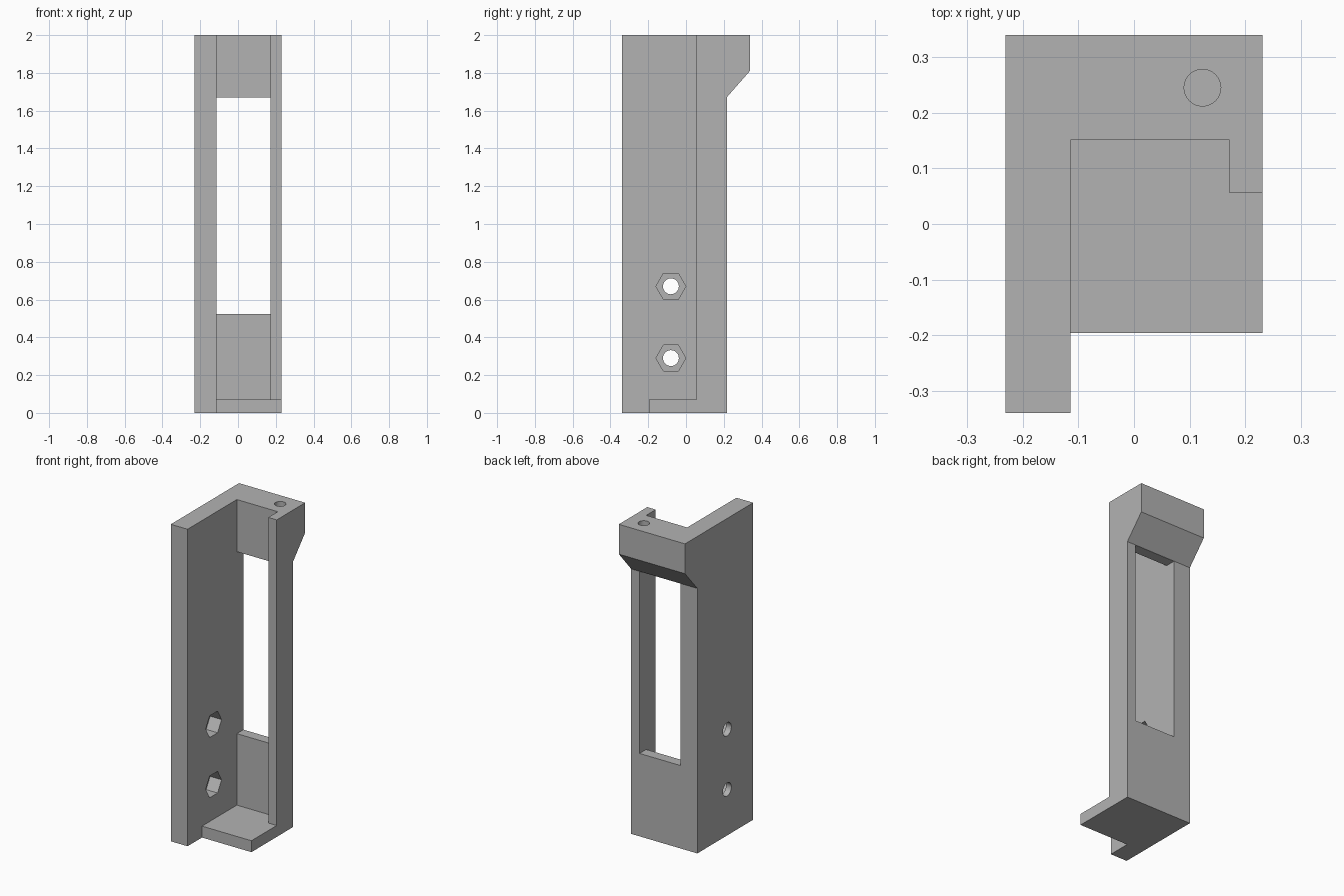
import bpy, bmesh, math
from mathutils import Matrix, Vector

if "Cube" in bpy.data.objects:
    bpy.data.objects.remove(bpy.data.objects["Cube"])

grey = bpy.data.materials.new("grey plastic")
grey.diffuse_color = (0.45, 0.45, 0.45, 1)
grey.use_nodes = True
grey.node_tree.nodes["Principled BSDF"].inputs["Base Color"].default_value = grey.diffuse_color


def finish(bm, name):
    bmesh.ops.recalc_face_normals(bm, faces=bm.faces[:])
    mesh = bpy.data.meshes.new(name)
    bm.to_mesh(mesh)
    bm.free()
    mesh.materials.append(grey)
    obj = bpy.data.objects.new(name, mesh)
    bpy.context.collection.objects.link(obj)
    return obj


def side_profile(name, points, x0, x1):
    """Extrude a (y, z) outline along x."""
    bm = bmesh.new()
    face = bm.faces.new([bm.verts.new((x0, y, z)) for y, z in points])
    ext = bmesh.ops.extrude_face_region(bm, geom=[face])
    verts = [g for g in ext["geom"] if isinstance(g, bmesh.types.BMVert)]
    bmesh.ops.translate(bm, verts=verts, vec=(x1 - x0, 0, 0))
    return finish(bm, name)


def box(name, x, y, z):
    return side_profile(name, [(y[0], z[0]), (y[1], z[0]), (y[1], z[1]), (y[0], z[1])], *x)


def prism(name, start, end, radius, sides, turn=0):
    """Round or many-sided bar between two points."""
    a, b = Vector(start), Vector(end)
    rot = (b - a).to_track_quat('Z', 'Y').to_matrix().to_4x4()
    bm = bmesh.new()
    bmesh.ops.create_cone(bm, cap_ends=True, segments=sides, radius1=radius, radius2=radius,
                          depth=(b - a).length,
                          matrix=Matrix.Translation((a + b) / 2) @ rot @ Matrix.Rotation(turn, 4, 'Z'))
    return finish(bm, name)


def hex_trap(name, z):
    """Nut recess with points towards front and back."""
    bm = bmesh.new()
    bm.free()
    pts = [(-0.08 + 0.079 * math.cos(i * math.pi / 3), z + 0.079 * math.sin(i * math.pi / 3))
           for i in range(6)]
    return side_profile(name, pts, INNER - 0.08, INNER + 0.04)


INNER, POST = -0.114, 0.172   # inner face of the wall, inner face of the post

# Bracket body with the sloped overhang at the top back
body = side_profile("bracket", [(-0.34, 0), (0.217, 0), (0.217, 1.672), (0.34, 1.812),
                                (0.34, 2), (-0.34, 2)], -0.231, 0.231)

# Openings: main pocket, open side, floor front, rear window
cutters = [
    box("pocket_cutter", (INNER, POST), (-0.5, 0.151), (0.072, 2.3)),
    box("open_side_cutter", (INNER, 0.5), (-0.5, 0.056), (0.072, 2.3)),
    box("floor_front_cutter", (INNER, 0.5), (-0.5, -0.196), (-0.3, 2.3)),
    box("window_cutter", (INNER, POST), (0.1, 0.5), (0.523, 1.671)),
    prism("top_hole_cutter", (0.123, 0.245, 1.82), (0.123, 0.245, 2.1), 0.033, 32),
]
# Nut traps and screw holes through the wall
for z in (0.29, 0.67):
    cutters.append(hex_trap("nut_trap_cutter", z))
    cutters.append(prism("screw_hole_cutter", (-0.4, -0.08, z), (INNER + 0.03, -0.08, z), 0.042, 32))

bpy.context.view_layer.objects.active = body
body.select_set(True)
for c in cutters:
    mod = body.modifiers.new("cut", 'BOOLEAN')
    mod.operation, mod.solver, mod.object = 'DIFFERENCE', 'EXACT', c
    bpy.ops.object.modifier_apply(modifier=mod.name)
    bpy.data.objects.remove(c)

bpy.ops.object.shade_smooth_by_angle(angle=math.radians(30))
